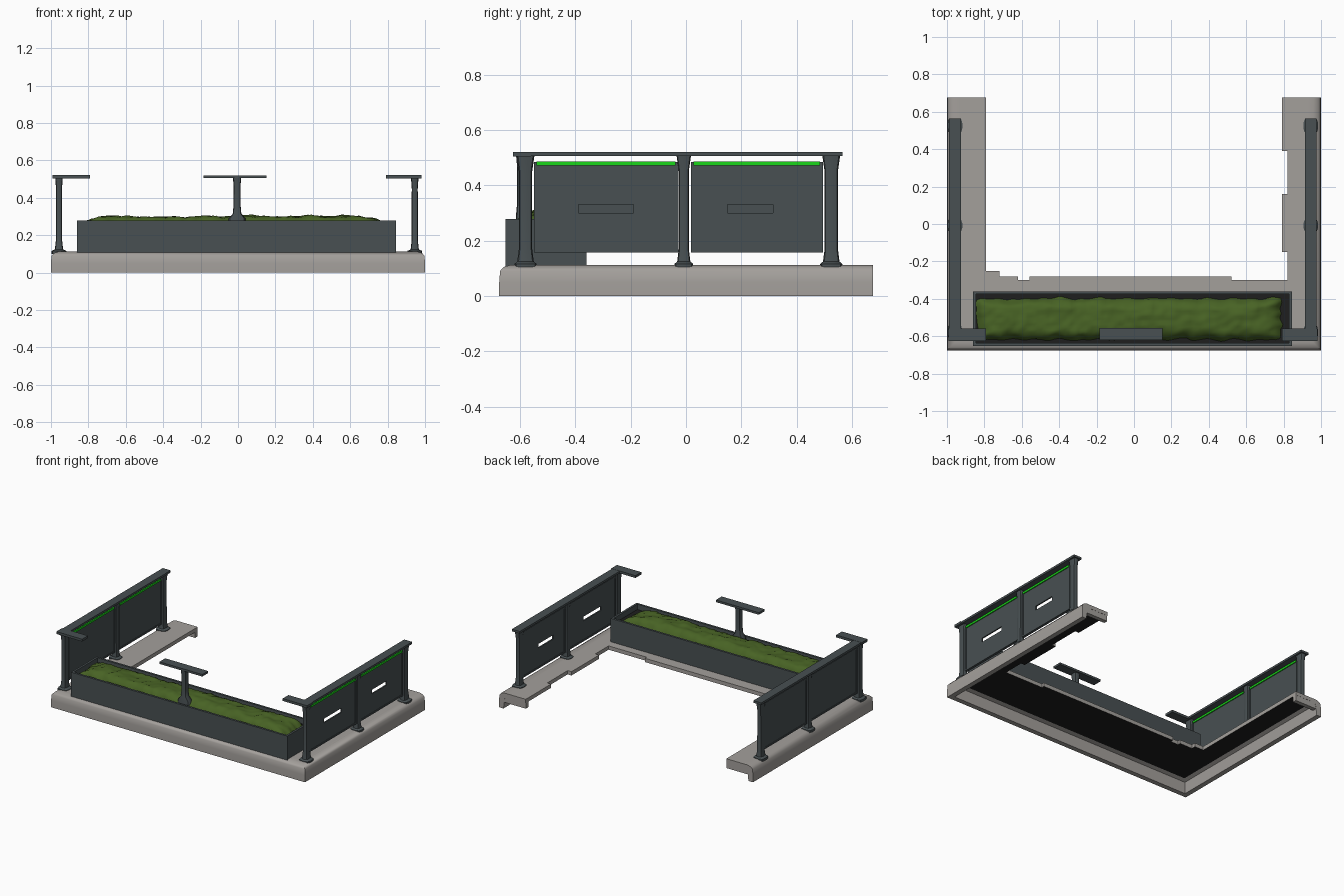
import bpy, bmesh, math
from mathutils import Vector, noise

cube = bpy.data.objects.get("Cube")
if cube:
    bpy.data.objects.remove(cube, do_unlink=True)


def material(name, rgb):
    m = bpy.data.materials.new(name)
    m.use_nodes = True
    m.diffuse_color = (*rgb, 1)
    node = m.node_tree.nodes["Principled BSDF"]
    node.inputs["Base Color"].default_value = (*rgb, 1)
    node.inputs["Roughness"].default_value = 0.8
    return m


STONE = material("warm grey stone", (0.37, 0.35, 0.33))
METAL = material("dark slate metal", (0.065, 0.08, 0.085))
GRASS = material("moss green", (0.065, 0.125, 0.018))
GLOW = material("bright green", (0.01, 0.68, 0.01))
DARK = material("dark soil", (0.013, 0.013, 0.013))


def finish(name, bm, mats, smooth=None):
    bmesh.ops.recalc_face_normals(bm, faces=bm.faces)
    mesh = bpy.data.meshes.new(name)
    bm.to_mesh(mesh)
    bm.free()
    for m in mats:
        mesh.materials.append(m)
    ob = bpy.data.objects.new(name, mesh)
    bpy.context.collection.objects.link(ob)
    if smooth:
        bpy.ops.object.select_all(action="DESELECT")
        ob.select_set(True)
        bpy.context.view_layer.objects.active = ob
        bpy.ops.object.shade_smooth_by_angle(angle=math.radians(smooth))
    return ob


def box(name, xs, ys, zs, mat):
    bm = bmesh.new()
    bmesh.ops.create_cube(bm, size=1)
    for v in bm.verts:
        v.co = [r[0] if c < 0 else r[1] for c, r in zip(v.co, (xs, ys, zs))]
    return finish(name, bm, [mat])


def prism(name, outline, z0, z1, mats):
    bm = bmesh.new()
    face = bm.faces.new([bm.verts.new((x, y, z0)) for x, y in outline])
    top = bmesh.ops.extrude_face_region(bm, geom=[face])["geom"]
    for v in top:
        if isinstance(v, bmesh.types.BMVert):
            v.co.z = z1
    bmesh.ops.recalc_face_normals(bm, faces=bm.faces)
    for f in bm.faces:
        f.material_index = int(f.normal.z < -0.5)
    return finish(name, bm, mats)


def loft(name, x, y, rings, mat, sides=12):
    """Stack of rounded-square rings given as (z, half x, half y)."""
    bm = bmesh.new()
    loops = []
    for z, rx, ry in rings:
        loop = []
        for i in range(sides):
            a = math.tau * (i + 0.5) / sides
            c, s = math.cos(a), math.sin(a)
            k = 1 / (c ** 4 + s ** 4) ** 0.25
            loop.append(bm.verts.new((x + rx * k * c, y + ry * k * s, z)))
        loops.append(loop)
    for a, b in zip(loops, loops[1:]):
        for i in range(sides):
            j = (i + 1) % sides
            bm.faces.new((a[i], a[j], b[j], b[i]))
    bm.faces.new(loops[0])
    bm.faces.new(loops[-1])
    return finish(name, bm, [mat], 40)


# Stone base: rounded outer kerb mitred round three sides
profile = [(0, 0), (0, 0.05), (0.003, 0.09), (0.015, 0.104), (0.04, 0.112),
           (0.07, 0.112), (0.07, 0.085), (0.045, 0.075), (0.035, 0)]
bm = bmesh.new()
rows = []
for i, z in profile:
    path = [(i - 1, 0.675), (i - 1, i - 0.675), (1 - i, i - 0.675), (1 - i, 0.675)]
    rows.append([bm.verts.new((x, y, z)) for x, y in path])
for a, b in zip(rows, rows[1:] + rows[:1]):
    for k in range(3):
        bm.faces.new((a[k], a[k + 1], b[k + 1], b[k]))
for k in (0, 3):
    bm.faces.new([r[k] for r in rows])
finish("base_kerb", bm, [STONE], 50)

# Paving on top of the base, with a notched inner edge
prism("base_top", [
    (-0.95, 0.675), (-0.95, -0.63), (0.95, -0.63), (0.95, 0.675),
    (0.79, 0.675), (0.79, 0.39), (0.82, 0.39), (0.82, 0.16), (0.79, 0.16),
    (0.79, -0.15), (0.82, -0.15), (0.82, -0.3), (0.52, -0.3), (0.52, -0.28),
    (-0.56, -0.28), (-0.56, -0.3), (-0.62, -0.3), (-0.62, -0.28),
    (-0.72, -0.28), (-0.72, -0.25), (-0.79, -0.25), (-0.79, 0.675)],
    0.085, 0.112, [STONE, DARK])

# Short lips closing the back ends of the two arms
for side in (-1, 1):
    xs = sorted((side * 0.79, side * 0.97))
    box("base_end_lip", xs, (0.645, 0.674), (0.045, 0.1), STONE)

# Planter trough and soil
X0, X1, Y0, Y1, T = -0.86, 0.845, -0.652, -0.36, 0.015
for name, xs, ys in (("front", (X0, X1), (Y0, Y0 + T)),
                     ("back", (X0, X1), (Y1 - T, Y1)),
                     ("right", (X0, X0 + T), (Y0 + T, Y1 - T)),
                     ("left", (X1 - T, X1), (Y0 + T, Y1 - T))):
    box("planter_" + name + "_wall", xs, ys, (0.1, 0.278), METAL)
box("planter_soil", (X0 + T, X1 - T), (Y0 + T, Y1 - T), (0.1, 0.24), DARK)

# Lumpy mound of moss with ragged edges
bm = bmesh.new()
NX, NY = 90, 16
grid = []
for i in range(NX + 1):
    row = []
    for j in range(NY + 1):
        u, v = i / NX * 2 - 1, j / NY * 2 - 1
        x, y = -0.025 + 0.815 * u, -0.508 + 0.112 * v
        n = noise.noise(Vector((x * 9, y * 9, 1)))
        fine = noise.noise(Vector((x * 30, y * 30, 5)))
        edge = max(abs(u) ** 20, abs(v) ** 5)
        z = 0.3 + 0.012 * n + 0.009 * fine - 0.065 * edge
        x += 0.02 * noise.noise(Vector((y * 25, x * 4, 9))) * abs(u) ** 8
        y += 0.014 * noise.noise(Vector((x * 14, 3 * v, 7))) * abs(v)
        row.append(bm.verts.new((x, y, z)))
    grid.append(row)
for a, b in zip(grid, grid[1:]):
    for j in range(NY):
        bm.faces.new((a[j], b[j], b[j + 1], a[j + 1]))
finish("moss", bm, [GRASS], 60)

# Side railings: posts with flared feet, top rail, corner stub, panels
TOP, RAIL = 0.505, 0.52
for side, cx, label in ((-1, -0.957, "right"), (1, 0.945, "left")):
    for y, ry in ((-0.58, 0.024), (-0.008, 0.018), (0.525, 0.024)):
        fx = cx + (0.006 if side < 0 else 0)
        loft(label + "_post", cx, y, [
            (0.1, 0.04, ry + 0.016), (0.116, 0.04, ry + 0.016),
            (0.124, 0.022, ry + 0.006), (0.17, 0.017, ry),
            (0.45, 0.016, ry), (TOP, 0.02, ry + 0.008)], METAL)
    box(label + "_rail", (cx - 0.031, cx + 0.031), (-0.625, 0.565), (TOP, RAIL), METAL)
    inner = side * 0.79
    xs = sorted((inner, cx + side * 0.036))
    box(label + "_corner_rail", xs, (-0.625, -0.56), (TOP - 0.001, RAIL + 0.001), METAL)

    for (a, b), slot in (((-0.55, -0.028), (-0.388, -0.19)),
                         ((0.018, 0.495), (0.15, 0.315))):
        xs, lo, hi = (cx - 0.005, cx + 0.005), 0.165, 0.48
        if side > 0:
            # Panel split into four pieces around a hand slot
            s0, s1 = 0.3, 0.33
            box(label + "_panel_lower", xs, (a, b), (lo, s0), METAL)
            box(label + "_panel_upper", xs, (a, b), (s1, hi), METAL)
            box(label + "_panel_front", xs, (a, slot[0]), (s0, s1), METAL)
            box(label + "_panel_back", xs, (slot[1], b), (s0, s1), METAL)
        else:
            box(label + "_panel", xs, (a, b), (lo, hi), METAL)
        # Thin raised frame and light strip
        fx = (cx - 0.009, cx + 0.009)
        box(label + "_frame_bottom", fx, (a, b), (0.157, 0.168), METAL)
        for y in (a, b - 0.01):
            box(label + "_frame_side", fx, (y, y + 0.01), (0.168, 0.47), METAL)
        box(label + "_frame_top", (cx - 0.009, cx + 0.004), (a, b), (0.472, 0.484), METAL)
        box(label + "_light_strip", (cx + 0.004, cx + 0.012), (a + 0.01, b - 0.01),
            (0.471, 0.485), GLOW)

# Middle front post with its short top plate
loft("front_post", -0.005, -0.59, [
    (0.1, 0.045, 0.025), (0.29, 0.045, 0.025), (0.315, 0.023, 0.022),
    (0.36, 0.019, 0.02), (0.46, 0.018, 0.02), (TOP, 0.022, 0.024)], METAL)
box("front_top_plate", (-0.185, 0.153), (-0.62, -0.555), (TOP, RAIL), METAL)
